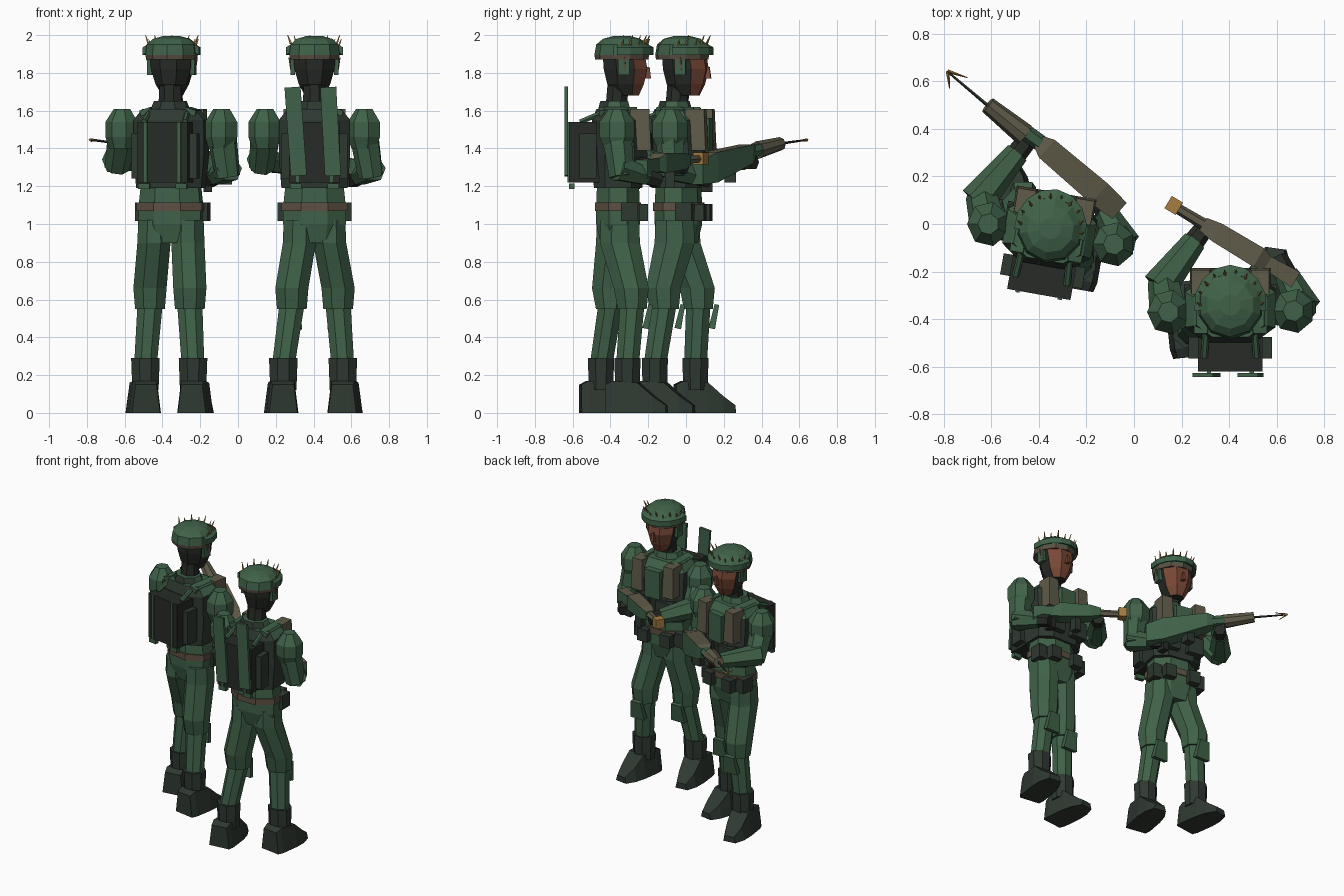
import bpy, bmesh, math
from mathutils import Vector, Matrix

if "Cube" in bpy.data.objects:
    bpy.data.objects.remove(bpy.data.objects["Cube"])


def colour(name, r, g, b):
    m = bpy.data.materials.new(name)
    m.diffuse_color = (r, g, b, 1)
    m.use_nodes = True
    m.node_tree.nodes["Principled BSDF"].inputs["Base Color"].default_value = m.diffuse_color
    return m


GREEN = colour("uniform green", 0.05, 0.12, 0.065)
DARK = colour("dark green", 0.028, 0.04, 0.031)
BLACK = colour("charcoal", 0.02, 0.024, 0.019)
OLIVE = colour("olive tan", 0.115, 0.105, 0.067)
BELT = colour("belt brown", 0.11, 0.08, 0.055)
SKIN = colour("skin brown", 0.19, 0.065, 0.037)
GOLD = colour("brass", 0.38, 0.2, 0.05)
I4 = Matrix.Identity(4)


def skin_rings(name, rings, mats, M=I4, rule=None):
    """Bridge equal rings of points, cap the ends, colour faces by rule."""
    bm = bmesh.new()
    vs = [[bm.verts.new(p) for p in r] for r in rings]
    n = len(rings[0])
    for a, b in zip(vs, vs[1:]):
        for i in range(n):
            bm.faces.new((a[i], a[(i + 1) % n], b[(i + 1) % n], b[i]))
    bm.faces.new(vs[0])
    bm.faces.new(vs[-1])
    bmesh.ops.recalc_face_normals(bm, faces=bm.faces)
    mats = mats if isinstance(mats, list) else [mats]
    if rule:
        for f in bm.faces:
            f.material_index = rule(f.calc_center_median(), f.normal)
    bm.transform(M)
    me = bpy.data.meshes.new(name)
    bm.to_mesh(me)
    bm.free()
    for m in mats:
        me.materials.append(m)
    ob = bpy.data.objects.new(name, me)
    bpy.context.collection.objects.link(ob)
    return ob


def loft(name, sections, mats, M=I4, n=8, rule=None, square=1.0):
    """Horizontal elliptical sections (x, y, z, rx, ry)."""
    rings = []
    for x, y, z, rx, ry in sections:
        ring = []
        for i in range(n):
            a = 2 * math.pi * (i + 0.5) / n
            c, s = math.cos(a), math.sin(a)
            ring.append((x + rx * math.copysign(abs(c) ** square, c),
                         y + ry * math.copysign(abs(s) ** square, s), z))
        rings.append(ring)
    return skin_rings(name, rings, mats, M, rule)


def tube(name, p, q, r1, r2, mat, M=I4, n=6):
    p, q = Vector(p), Vector(q)
    rot = (q - p).to_track_quat('Z', 'Y')
    rings = [[c + rot @ Vector((r * math.cos(2 * math.pi * i / n), r * math.sin(2 * math.pi * i / n), 0))
              for i in range(n)] for c, r in ((p, r1), (q, r2))]
    return skin_rings(name, rings, mat, M)


def block(name, c, s, mat, M=I4, tilt=0.0, axis='X', taper=1.0):
    """Box of size s at c; taper shrinks the top."""
    T = M @ Matrix.Translation(c) @ Matrix.Rotation(math.radians(tilt), 4, axis)
    rings = [[(x * s[0] / 2 * k, y * s[1] / 2 * k, z * s[2] / 2) for x, y in ((-1, -1), (1, -1), (1, 1), (-1, 1))]
             for z, k in ((-1, 1), (1, taper))]
    return skin_rings(name, rings, mat, T)


def bar(name, a, b, sections, mats, rule=None):
    """Weapon body: sections (t, width, low z, high z) along the line a to b."""
    a, b = Vector(a), Vector(b)
    d = (b - a).normalized()
    side = Vector((-d.y, d.x))
    rings = []
    for t, w, lo, hi in sections:
        c = a.lerp(b, t)
        rings.append([(*(c + side * k * w / 2), z) for k, z in ((-1, lo), (1, lo), (1, hi), (-1, hi))])
    return skin_rings(name, rings, mats, rule=rule)


def foot(name, x, y, yaw):
    T = Matrix.Translation((x, y, 0)) @ Matrix.Rotation(math.radians(yaw), 4, 'Z')
    prof = ((-0.11, 0.075, 0.15), (-0.07, 0.085, 0.17), (0.06, 0.085, 0.16), (0.14, 0.075, 0.09), (0.21, 0.045, 0.04))
    rings = [[(-w, v, 0), (w, v, 0), (w * 0.75, v, h), (-w * 0.75, v, h)] for v, w, h in prof]
    skin_rings(name, rings, DARK, T)


def leg(tag, hip, knee, ankle, yaw):
    hx, hy = hip
    kx, ky = knee
    ax, ay = ankle
    loft(tag + "_thigh", [(kx, ky, 0.55, 0.085, 0.083), (kx, ky - 0.005, 0.66, 0.095, 0.1),
                          (hx, hy, 0.9, 0.095, 0.115), (hx, hy, 1.02, 0.09, 0.11)], GREEN, n=8)
    loft(tag + "_shin", [(ax, ay, 0.25, 0.065, 0.065), (kx, ky, 0.57, 0.072, 0.07)], GREEN, n=8)
    loft(tag + "_boot", [(ax, ay, 0.12, 0.075, 0.07), (ax, ay, 0.29, 0.082, 0.075)], DARK, n=8)
    block(tag + "_knee_pad", (kx, ky + 0.085, 0.51), (0.11, 0.035, 0.13), GREEN, tilt=-12, taper=0.7)
    foot(tag + "_foot", ax + math.copysign(0.012, -yaw), ay, yaw)


def arm(tag, shoulder, elbow, hand):
    x, y = shoulder
    loft(tag + "_shoulder", [(x, y, 1.40, 0.07, 0.07), (x, y, 1.46, 0.09, 0.095), (x, y, 1.54, 0.09, 0.095),
                             (x, y, 1.61, 0.045, 0.045)], GREEN, n=7)
    e, h = Vector(elbow), Vector(hand)
    tube(tag + "_upper_arm", (x, y, 1.47), e - Vector((0, 0, 0.04)), 0.08, 0.068, GREEN, n=7)
    tube(tag + "_forearm", e - (h - e) * 0.15, h, 0.075, 0.05, GREEN)
    tube(tag + "_hand", h - (h - e) * 0.05, h + (h - e).normalized() * 0.08, 0.045, 0.04, BLACK)


def body(tag, cx, cy, turn):
    M = Matrix.Translation((cx, cy, 0)) @ Matrix.Rotation(math.radians(turn), 4, 'Z')
    # pelvis, waist and belt
    loft(tag + "_pelvis", [(0, 0, 0.9, 0.15, 0.1), (0, 0, 1.0, 0.18, 0.125), (0, 0, 1.09, 0.18, 0.125),
                           (0, 0, 1.22, 0.165, 0.12)], GREEN, M)
    loft(tag + "_belt", [(0, 0, 1.07, 0.19, 0.133), (0, 0, 1.115, 0.19, 0.133)], BELT, M)
    for s in (-1, 1):
        block(tag + "_hip_pouch", (s * 0.165, 0.06, 1.065), (0.06, 0.09, 0.1), DARK, M)
        block(tag + "_front_pouch", (s * 0.09, 0.135, 1.06), (0.08, 0.05, 0.09), DARK, M)
    # torso: dark vest with green shoulders and collar
    loft(tag + "_vest", [(0, 0, 1.19, 0.185, 0.135), (0, 0.01, 1.36, 0.2, 0.155), (0, 0, 1.55, 0.2, 0.145),
                         (0, -0.01, 1.61, 0.15, 0.11)], [DARK, GREEN], M, square=0.7,
         rule=lambda c, n: 1 if c.z > 1.56 and n.y > -0.3 else 0)
    loft(tag + "_collar", [(0, -0.02, 1.58, 0.12, 0.1), (0, -0.02, 1.65, 0.09, 0.08)], [GREEN, DARK], M,
         rule=lambda c, n: 1 if n.y < -0.3 else 0)
    block(tag + "_chest_panel", (0, 0.15, 1.46), (0.12, 0.05, 0.2), GREEN, M)
    for s in (-1, 1):
        block(tag + "_chest_strap", (s * 0.125, 0.115, 1.5), (0.09, 0.12, 0.22), OLIVE, M, taper=0.85)
        block(tag + "_shoulder_strap", (s * 0.12, 0, 1.595), (0.06, 0.2, 0.03), GREEN, M, tilt=s * 18, axis='Y')
        block(tag + "_ammo_pouch", (s * 0.09, 0.14, 1.29), (0.12, 0.07, 0.12), DARK, M)
    # backpack with edge piping and bedroll ends
    block(tag + "_backpack", (0, -0.18, 1.38), (0.27, 0.16, 0.32), BLACK, M)
    for s in (-1, 1):
        block(tag + "_pack_pocket", (s * 0.15, -0.16, 1.36), (0.05, 0.09, 0.24), DARK, M)
        block(tag + "_pack_strap", (s * 0.09, -0.263, 1.38), (0.018, 0.008, 0.32), GREEN, M)
        block(tag + "_pack_foot", (s * 0.1, -0.245, 1.2), (0.06, 0.03, 0.03), GREEN, M)
        tube(tag + "_pack_hook", (s * 0.11, -0.2, 1.54), (s * 0.1, -0.06, 1.6), 0.015, 0.015, GREEN, M)
    # head and neck
    loft(tag + "_neck", [(0, -0.01, 1.6, 0.068, 0.062), (0, 0, 1.74, 0.062, 0.06)], BLACK, M)
    loft(tag + "_head", [(0, 0.05, 1.68, 0.055, 0.065), (0, 0.04, 1.74, 0.09, 0.105), (0, 0.04, 1.82, 0.115, 0.125),
                         (0, 0.03, 1.9, 0.12, 0.12)], [BLACK, SKIN], M,
         rule=lambda c, n: 1 if n.y > 0.45 else 0)
    block(tag + "_nose", (0, 0.16, 1.8), (0.025, 0.03, 0.06), SKIN, M, taper=0.5)
    for s in (-1, 1):
        block(tag + "_ear_flap", (s * 0.115, 0.03, 1.84), (0.025, 0.06, 0.1), GREEN, M)
    # helmet, band and brim
    loft(tag + "_helmet", [(0, 0.02, 1.87, 0.135, 0.14), (0, 0.02, 1.895, 0.14, 0.145), (0, 0.02, 1.95, 0.133, 0.135),
                           (0, 0.02, 1.98, 0.1, 0.1), (0, 0.02, 1.995, 0.045, 0.045)], [GREEN, BELT], M, n=10,
         rule=lambda c, n: 1 if 1.87 < c.z < 1.9 else 0)
    arc = []
    for i in range(9):
        a = math.pi * (i / 8 * 1.1 - 0.05)
        arc.append([(r * math.cos(a), 0.02 + r * 1.1 * math.sin(a), z)
                    for r, z in ((0.12, 1.91), (0.153, 1.895), (0.153, 1.935), (0.12, 1.955))])
    skin_rings(tag + "_helmet_brim", arc, GREEN, M)
    # camouflage sprigs around the helmet
    for i in range(10):
        a = math.pi * i / 9
        c, s = math.cos(a), math.sin(a)
        z = 1.955 + 0.02 * (i % 2)
        tube(tag + "_sprig", (0.125 * c, 0.02 + 0.13 * s, z - 0.02), (0.142 * c, 0.03 + 0.14 * s, z + 0.024),
             0.007, 0.002, GOLD, M, 4)
    for s in (-1, 1):
        tube(tag + "_hanging_sprig", (s * 0.13, 0.03, 1.88), (s * 0.122, 0.04, 1.79), 0.01, 0.003, BELT, M, 4)
    return M


# first soldier, turned a little, left foot forward
body("left_soldier", -0.355, -0.04, -10)
leg("left_soldier_left", (-0.445, -0.03), (-0.466, 0.065), (-0.49, 0.05), 8)
leg("left_soldier_right", (-0.265, -0.06), (-0.255, -0.115), (-0.238, -0.165), -10)
arm("left_soldier_left", (-0.612, 0.0), (-0.64, 0.12, 1.34), (-0.49, 0.30, 1.33))
arm("left_soldier_right", (-0.085, -0.085), (-0.055, -0.07, 1.29), (-0.12, 0.05, 1.25))

# second soldier, right foot forward
B = body("right_soldier", 0.405, -0.36, 0)
leg("right_soldier_left", (0.325, -0.37), (0.285, -0.40), (0.24, -0.45), 6)
leg("right_soldier_right", (0.485, -0.35), (0.53, -0.285), (0.555, -0.31), -8)
arm("right_soldier_left", (0.145, -0.37), (0.125, -0.24, 1.34), (0.255, -0.07, 1.31))
arm("right_soldier_right", (0.67, -0.365), (0.705, -0.34, 1.29), (0.64, -0.21, 1.25))
for x, tilt in ((-0.1, 4), (0.085, 3)):
    block("tall_pack_board", (0.405 + x, -0.635, 1.49), (0.085, 0.018, 0.47), GREEN, tilt=-tilt, axis='Y')

# heavy rifle: deep body, tan jacket and a thin barbed rod
bar("heavy_rifle_body", (-0.06, 0.055), (-0.4, 0.345),
    [(0, 0.09, 1.21, 1.34), (0.25, 0.11, 1.22, 1.38), (0.9, 0.1, 1.32, 1.42), (1, 0.06, 1.34, 1.41)],
    [GREEN, OLIVE], lambda c, n: 1 if n.z > 0.6 else 0)
tube("heavy_rifle_fore_end", (-0.38, 0.33, 1.38), (-0.49, 0.41, 1.4), 0.035, 0.035, GREEN)
tube("heavy_rifle_jacket", (-0.46, 0.375, 1.39), (-0.615, 0.5, 1.425), 0.048, 0.036, OLIVE, n=8)
tube("heavy_rifle_rod", (-0.61, 0.495, 1.425), (-0.78, 0.638, 1.445), 0.008, 0.005, DARK, n=5)
for end in ((-0.775, 0.57, 1.435), (-0.7, 0.615, 1.44)):
    tube("rod_barb", (-0.783, 0.642, 1.446), end, 0.008, 0.002, GOLD, n=4)
block("heavy_rifle_grip", (-0.16, 0.11, 1.22), (0.045, 0.06, 0.1), BLACK)
block("heavy_rifle_magazine", (-0.27, 0.235, 1.28), (0.06, 0.06, 0.12), DARK)

# short rifle: stock, receiver, barrel and brass muzzle
bar("short_rifle_body", (0.68, -0.235), (0.29, 0.0),
    [(0, 0.075, 1.24, 1.34), (0.3, 0.06, 1.28, 1.35), (0.4, 0.09, 1.27, 1.375), (0.85, 0.085, 1.29, 1.375),
     (1, 0.06, 1.31, 1.365)], [GREEN, OLIVE], lambda c, n: 1 if n.z > 0.6 else 0)
tube("short_rifle_barrel", (0.3, -0.005, 1.34), (0.18, 0.067, 1.345), 0.025, 0.022, OLIVE)
block("short_rifle_muzzle", (0.167, 0.078, 1.347), (0.055, 0.06, 0.065), GOLD, tilt=-31, axis='Z')
block("short_rifle_magazine", (0.43, -0.085, 1.25), (0.05, 0.05, 0.12), DARK)
block("short_rifle_grip", (0.57, -0.17, 1.24), (0.04, 0.045, 0.09), BLACK)
